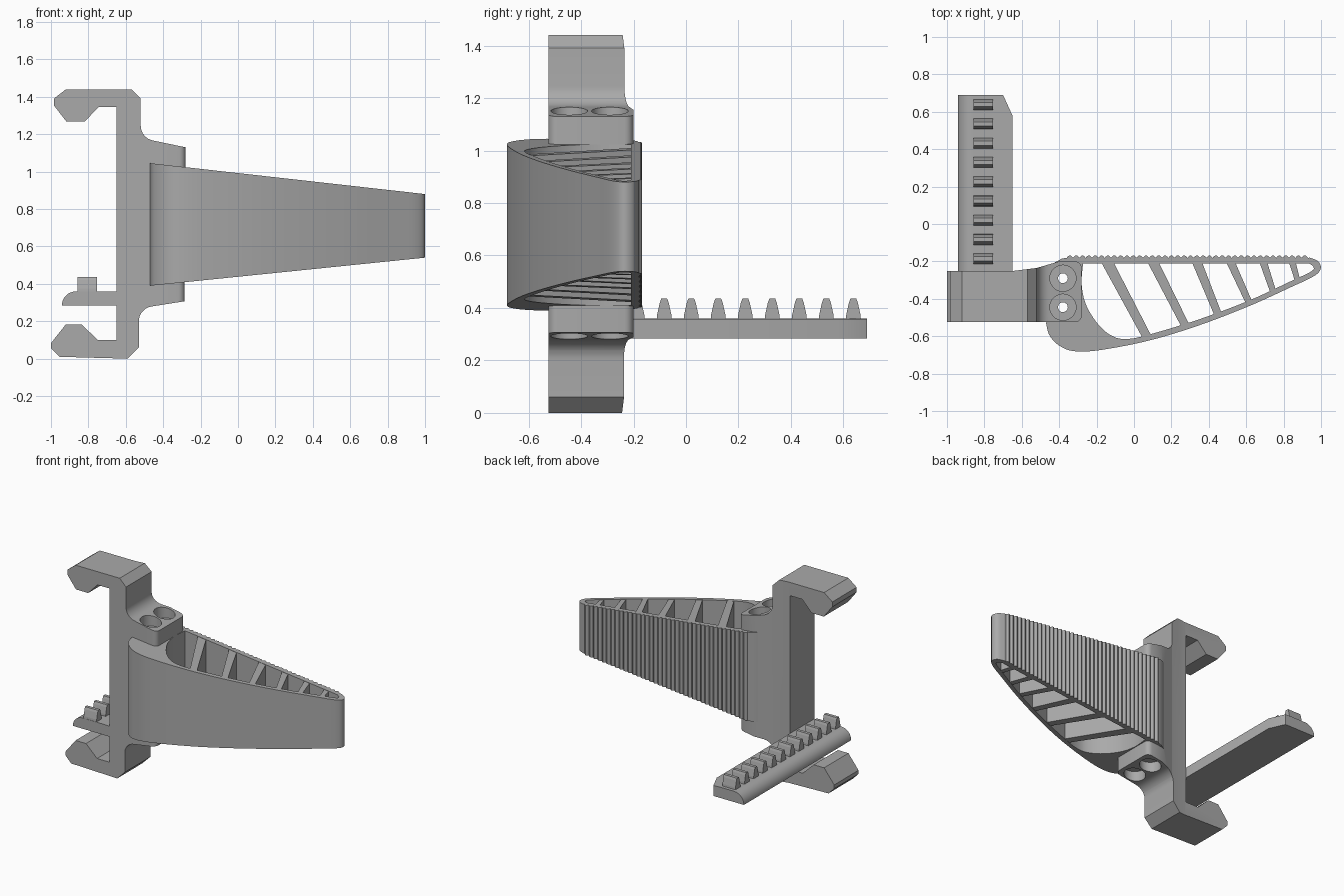
import bpy, bmesh, math
from mathutils import Vector

cube = bpy.data.objects.get("Cube")
if cube:
    bpy.data.objects.remove(cube, do_unlink=True)

GREY = (0.4, 0.4, 0.4, 1)
mat = bpy.data.materials.new("plain grey")
mat.use_nodes = True
mat.diffuse_color = GREY
bsdf = next(n for n in mat.node_tree.nodes if n.type == "BSDF_PRINCIPLED")
bsdf.inputs["Base Color"].default_value = GREY


def add_object(name, bm):
    bmesh.ops.recalc_face_normals(bm, faces=bm.faces)
    mesh = bpy.data.meshes.new(name)
    bm.to_mesh(mesh)
    bm.free()
    mesh.materials.append(mat)
    ob = bpy.data.objects.new(name, mesh)
    bpy.context.collection.objects.link(ob)
    return ob


def prism(points, axis, start, end):
    """Extrude a flat outline along one axis ('x', 'y' or 'z')."""
    def place(p, t):
        return {"x": (t, *p), "y": (p[0], t, p[1]), "z": (*p, t)}[axis]
    bm = bmesh.new()
    face = bm.faces.new([bm.verts.new(place(p, start)) for p in points])
    geom = bmesh.ops.extrude_face_region(bm, geom=[face])["geom"]
    step = Vector(place((0, 0), end - start))
    bmesh.ops.translate(bm, vec=step, verts=[g for g in geom if isinstance(g, bmesh.types.BMVert)])
    return bm


def slice_at(bm, co, normal):
    geom = bm.verts[:] + bm.edges[:] + bm.faces[:]
    bmesh.ops.bisect_plane(bm, geom=geom, plane_co=co, plane_no=normal)


def smooth_path(points, steps=6):
    """Rounded path through the points."""
    ps = [Vector(p) for p in points]
    ps = [ps[0]] + ps + [ps[-1]]
    out = []
    for a, b, c, d in zip(ps, ps[1:], ps[2:], ps[3:]):
        for i in range(steps):
            t = i / steps
            p = 0.5 * (2 * b + (c - a) * t + (2 * a - 5 * b + 4 * c - d) * t**2
                       + (3 * b - a - 3 * c + d) * t**3)
            out.append(tuple(p))
    return out + [tuple(points[-1])]


def arc(cx, cz, r, a0, a1, n=8):
    angles = [math.radians(a0 + (a1 - a0) * i / n) for i in range(n + 1)]
    return [(cx + r * math.cos(a), cz + r * math.sin(a)) for a in angles]


def cylinder(name, x, y, z0, z1, r):
    return add_object(name, prism(arc(x, y, r, 0, 350, 35), "z", z0, z1))


def cut(target, cutter):
    mod = target.modifiers.new("cut", "BOOLEAN")
    mod.operation, mod.solver, mod.object = "DIFFERENCE", "EXACT", cutter
    bpy.context.view_layer.objects.active = target
    bpy.ops.object.modifier_apply(modifier=mod.name)


def taper(bm):
    """Slope the top and bottom of the fin towards its tip."""
    for v in bm.verts:
        t = (v.co.x + 0.47) / 1.47
        v.co.z = 1.045 - 0.165 * t if v.co.z > 0.7 else 0.39 + 0.15 * t


# Bracket: hooked clamp profile with screw pads above and below the fin
profile = [(-0.92, 1.44), (-0.57, 1.44), (-0.52, 1.39)]
profile += arc(-0.44, 1.245, 0.08, 180, 260)
profile += [(-0.28, 1.13), (-0.28, 1.0), (-0.42, 1.0), (-0.42, 0.44), (-0.285, 0.44), (-0.285, 0.307)]
profile += arc(-0.45, 0.2, 0.08, 100, 180)
profile += [(-0.53, 0.06), (-0.59, 0), (-0.955, 0.01), (-1, 0.056), (-1, 0.083), (-0.92, 0.184),
            (-0.837, 0.184), (-0.75, 0.1), (-0.65, 0.1), (-0.65, 1.345), (-0.746, 1.345),
            (-0.82, 1.267), (-0.917, 1.267), (-0.985, 1.355), (-0.985, 1.39)]
FRONT, BACK = -0.525, -0.2
bm = prism(profile, "y", FRONT, BACK)
for x in (-0.64, -0.52, -0.4):
    slice_at(bm, (x, 0, 0), (1, 0, 0))
for v in bm.verts:
    if v.co.y > BACK - 0.01:
        if v.co.x < -0.52:
            v.co.y = -0.25 + 0.015 * max(0, (v.co.x + 0.64) / 0.12)
        else:
            v.co.y = min(BACK, -0.235 + 0.035 * (v.co.x + 0.52) / 0.12)
corners = [e for e in bm.edges if all(v.co.x > -0.3 for v in e.verts)
           and abs(e.verts[0].co.z - e.verts[1].co.z) > 0.05]
bmesh.ops.bevel(bm, geom=corners, offset=0.035, segments=5, profile=0.5, affect="EDGES")
bracket = add_object("clamp_bracket", bm)

# Fin: hollow curved wedge with a ridged back
RIDGES, SAMPLES = 38, 6
outer = smooth_path([(-0.47, -0.53), (-0.452, -0.595), (-0.4, -0.65), (-0.32, -0.68), (-0.18, -0.674),
                     (0.085, -0.622), (0.353, -0.54), (0.62, -0.437), (0.834, -0.34), (0.96, -0.28),
                     (0.998, -0.24), (0.985, -0.2), (0.94, -0.18)])
for i in range(RIDGES * SAMPLES + 1):
    t = i / SAMPLES
    outer.append((0.93 - 1.29 * t / RIDGES, -0.181 + 0.013 * abs(math.sin(math.pi * t))))
outer += [(-0.385, -0.185), (-0.42, -0.203), (-0.44, -0.22), (-0.44, -0.5), (-0.465, -0.51)]
bm = prism(outer, "z", 0, 1.4)
taper(bm)
fin = add_object("fin_shell", bm)

inner = smooth_path([(-0.272, -0.21), (-0.28, -0.32), (-0.257, -0.43), (-0.193, -0.535), (-0.118, -0.598),
                     (-0.04, -0.615), (0.085, -0.59), (0.353, -0.508), (0.62, -0.407), (0.834, -0.308),
                     (0.945, -0.255), (0.96, -0.23), (0.935, -0.21)])
cavity = add_object("cavity_cutter", prism(inner, "z", 0, 1.4))
cut(fin, cavity)

# Slanted ribs inside the fin: top x, bottom x, bottom y
ribs = []
for i, (x0, x1, y1) in enumerate([(-0.145, 0.07, -0.605), (0.1, 0.275, -0.545), (0.335, 0.45, -0.485),
                                  (0.515, 0.615, -0.42), (0.69, 0.745, -0.365), (0.845, 0.875, -0.305)]):
    w = 0.033 - 0.003 * i
    bm = prism([(x0 - w, -0.2), (x0 + w, -0.2), (x1 + w * 0.8, y1), (x1 - w * 0.8, y1)], "z", 0, 1.4)
    taper(bm)
    for v in bm.verts:
        v.co.z += -0.002 if v.co.z > 0.7 else 0.002
    ribs.append(add_object(f"fin_rib_{i + 1}", bm))

# Screw holes: wide recesses in the pads and narrow holes right through
cutters = [cavity]
for y in (-0.29, -0.445):
    for z0, z1, r in ((1.085, 1.3, 0.07), (0.15, 0.355, 0.07), (0.1, 1.35, 0.026)):
        cutters.append(cylinder("screw_cutter", -0.38, y, z0, z1, r))
        cut(bracket, cutters[-1])
    cut(fin, cutters[-1])
for c in cutters:
    bpy.data.objects.remove(c, do_unlink=True)

# Rail: rounded on the outer side, with one clipped end corner
section = [(-0.65, 0.283), (-0.65, 0.358), (-0.75, 0.36), (-0.86, 0.36)]
section += arc(-0.865, 0.283, 0.077, 90, 180)
bm = prism(section, "y", FRONT, 0.69)
slice_at(bm, (0, 0.58, 0), (0, 1, 0))
for v in bm.verts:
    if v.co.y > 0.68 and v.co.x > -0.7:
        v.co.x = -0.7
rail = add_object("toothed_rail", bm)

# Rack teeth along the rail
teeth = []
for i in range(12):
    y = 0.638 - 0.103 * i
    half = [(0.029, 0.35), (0.027, 0.375), (0.017, 0.42), (0.011, 0.436)]
    outline = [(y + a, z) for a, z in half] + [(y - a, z) for a, z in reversed(half)]
    teeth.append(add_object(f"rail_tooth_{i + 1}", prism(outline, "x", -0.858, -0.755)))

# Smooth the curved parts while keeping crisp edges
bpy.ops.object.select_all(action="DESELECT")
for ob in [bracket, fin, rail]:
    ob.select_set(True)
bpy.context.view_layer.objects.active = fin
bpy.ops.object.shade_smooth_by_angle(angle=math.radians(30))
